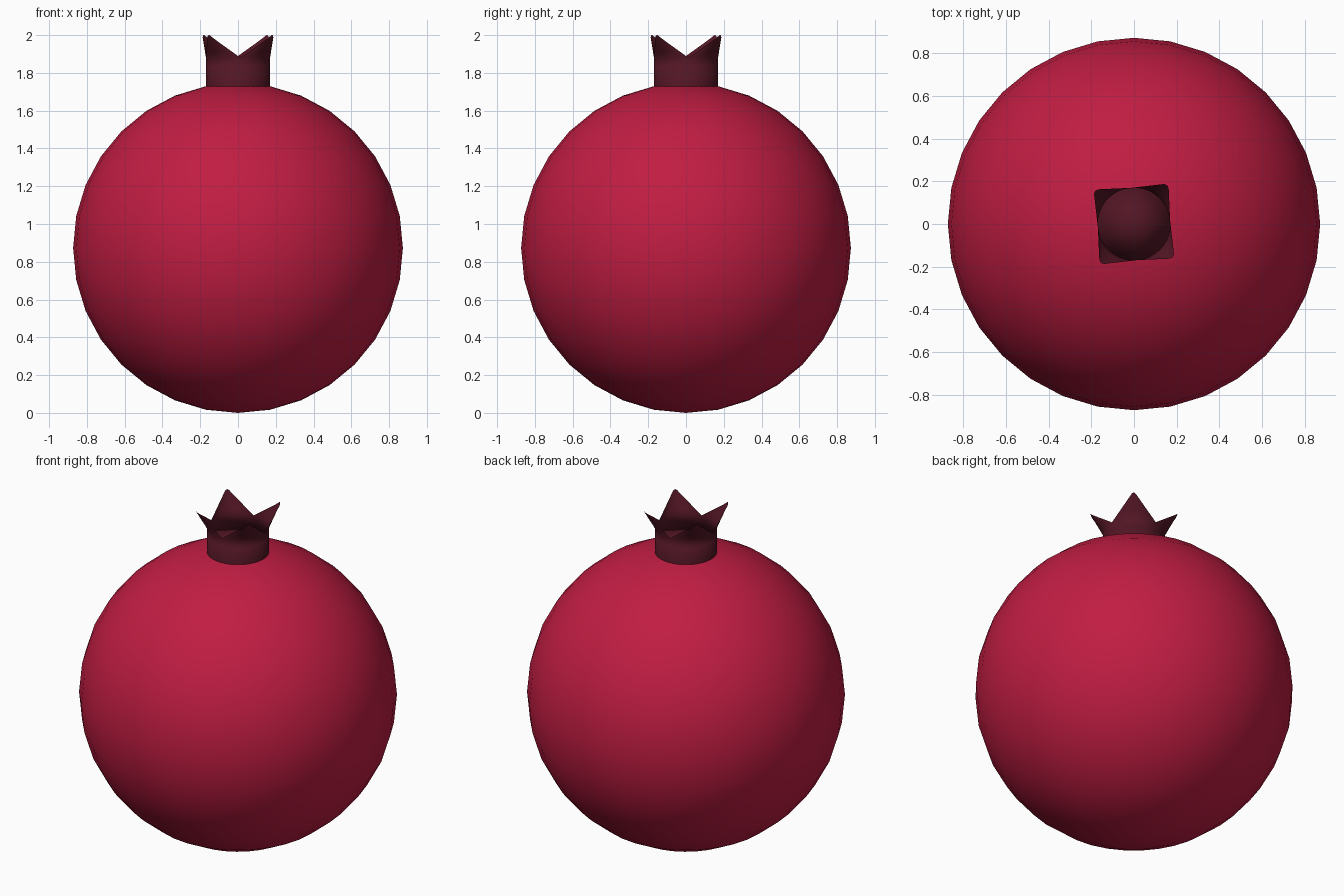
import bpy, bmesh
from math import sin, cos, pi, radians
from mathutils import Vector

if "Cube" in bpy.data.objects:
    bpy.data.objects.remove(bpy.data.objects["Cube"])


def paint(obj, name, rgb):
    mat = bpy.data.materials.new(name)
    mat.diffuse_color = (*rgb, 1)
    mat.use_nodes = True
    mat.node_tree.nodes["Principled BSDF"].inputs["Base Color"].default_value = mat.diffuse_color
    obj.data.materials.append(mat)


def smooth(obj, angle):
    bpy.ops.object.select_all(action='DESELECT')
    obj.select_set(True)
    bpy.context.view_layer.objects.active = obj
    bpy.ops.object.shade_smooth_by_angle(angle=radians(angle))


# Round fruit body
bpy.ops.mesh.primitive_uv_sphere_add(segments=32, ring_count=16, radius=0.873,
                                     location=(0, 0, 0.873))
body = bpy.context.object
body.name = "fruit_body"
paint(body, "red_skin", (0.53, 0.012, 0.055))
smooth(body, 40)

# Crown: short tube, inner floor and four flaring pointed petals
R, RIM, FLOOR, BASE = 0.17, 1.88, 1.83, 1.70
TURN = radians(4.6)
STEPS, ROWS = 12, 5
bm = bmesh.new()


def on_tube(a, z):
    return Vector((R * cos(a), R * sin(a), z))


for p in range(4):
    mid = TURN + pi / 4 + p * pi / 2
    out = Vector((cos(mid), sin(mid), 0))
    side = Vector((-sin(mid), cos(mid), 0))
    rows = [[], []]
    rows += [[] for _ in range(ROWS)]
    for i in range(STEPS + 1):
        q = 2 * i / STEPS - 1
        a = mid + q * pi / 4
        rim = on_tube(a, RIM)
        tip = out * (0.238 - 0.008 * q * q) + side * 0.018 * q
        tip.z = 2.0 - 0.014 * q * q
        rows[0].append(bm.verts.new(on_tube(a, BASE)))
        rows[1].append(bm.verts.new(on_tube(a, FLOOR)))
        for k in range(ROWS):
            rows[k + 2].append(bm.verts.new(rim.lerp(tip, k / (ROWS - 1))))
    for lo, hi in zip(rows, rows[1:]):
        for i in range(STEPS):
            bm.faces.new((lo[i], lo[i + 1], hi[i + 1], hi[i]))
    # Quarter of the inner floor
    bm.faces.new(rows[1] + [bm.verts.new((0, 0, FLOOR))])

bmesh.ops.remove_doubles(bm, verts=bm.verts, dist=0.0005)
mesh = bpy.data.meshes.new("crown")
bm.to_mesh(mesh)
bm.free()
crown = bpy.data.objects.new("crown", mesh)
bpy.context.collection.objects.link(crown)
paint(crown, "dark_crown", (0.085, 0.008, 0.018))
smooth(crown, 35)
